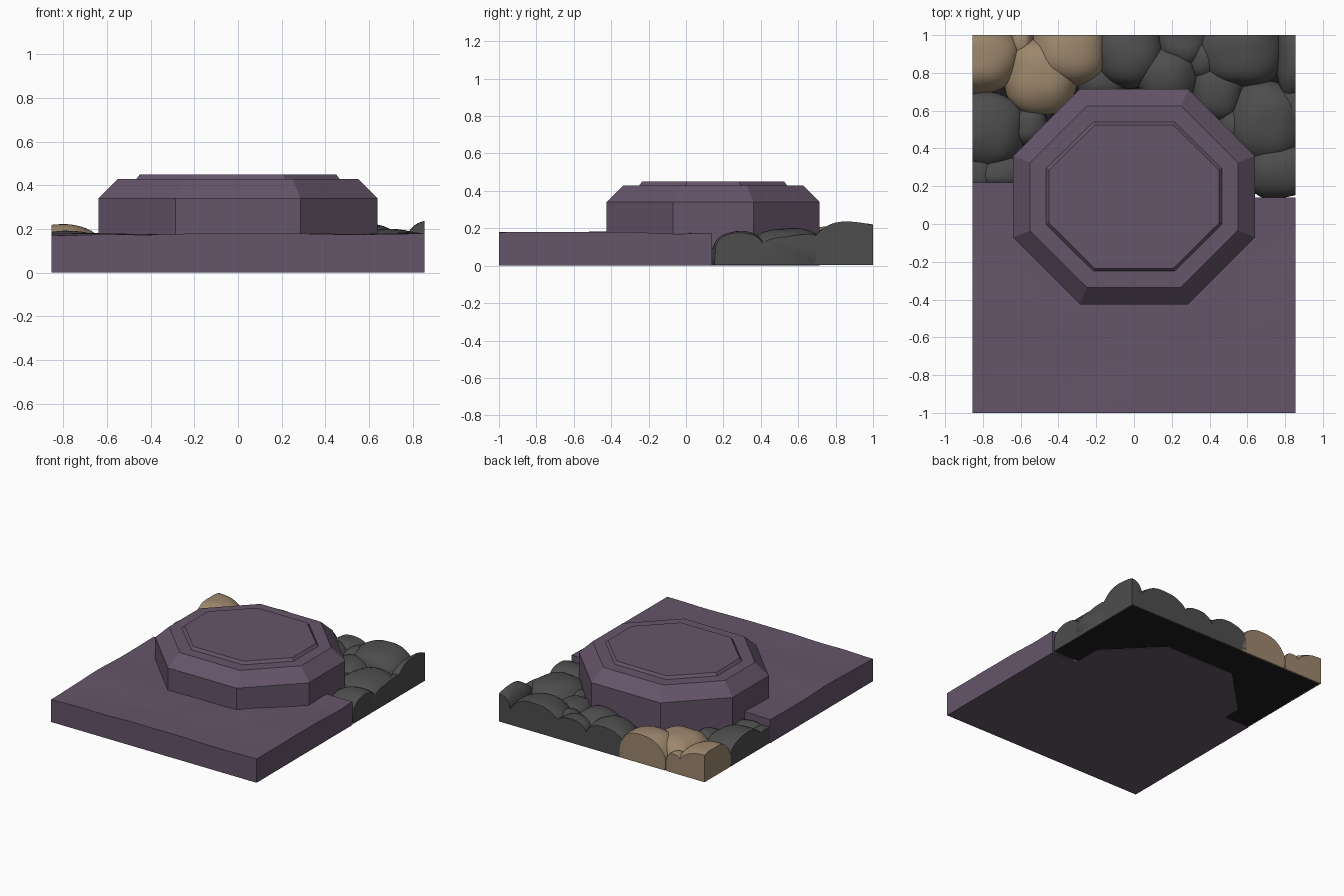
import bpy, bmesh, math, random
from mathutils import Vector, noise

if "Cube" in bpy.data.objects:
    bpy.data.objects.remove(bpy.data.objects["Cube"])

random.seed(4)
HX, CY = 0.855, 0.145   # half width of the tile, centre of the octagon


def material(name, rgb):
    m = bpy.data.materials.new(name)
    m.diffuse_color = (*rgb, 1)
    m.use_nodes = True
    m.node_tree.nodes["Principled BSDF"].inputs["Base Color"].default_value = m.diffuse_color
    return m


PURPLE = material("dusty purple", (0.130, 0.090, 0.142))
GREY = material("dark grey rock", (0.075, 0.075, 0.075))
TAN = material("tan rock", (0.34, 0.245, 0.155))
BLACK = material("black soil", (0.012, 0.012, 0.012))


def finish(bm, name, mat):
    bmesh.ops.recalc_face_normals(bm, faces=bm.faces)
    me = bpy.data.meshes.new(name)
    bm.to_mesh(me)
    bm.free()
    me.materials.append(mat)
    ob = bpy.data.objects.new(name, me)
    bpy.context.collection.objects.link(ob)
    return ob


def smooth(bm, angle=40):
    for f in bm.faces:
        f.smooth = True
    for e in bm.edges:
        e.smooth = len(e.link_faces) == 2 and e.calc_face_angle(0) < math.radians(angle)


# Ground slab with a gently uneven top
bm = bmesh.new()
bmesh.ops.create_grid(bm, x_segments=24, y_segments=18, size=1)
for v in bm.verts:
    back = 0.22 if v.co.x < 0 else 0.14
    v.co.y = -1 + (v.co.y + 1) / 2 * (1 + back)
    v.co.x *= HX
    v.co.z = 0.176 + 0.010 * noise.noise(Vector((v.co.x * 3, v.co.y * 3, 1.7)))
rim = [e for e in bm.edges if e.is_boundary]
low = bmesh.ops.extrude_edge_only(bm, edges=rim)["geom"]
for v in low:
    if isinstance(v, bmesh.types.BMVert):
        v.co.z = 0
bmesh.ops.holes_fill(bm, edges=[e for e in bm.edges if e.is_boundary], sides=0)
bmesh.ops.recalc_face_normals(bm, faces=bm.faces)
smooth(bm)
finish(bm, "ground_slab", PURPLE)

# Octagonal platform: rings of (long x, short x, long y, short y, z)
rings = [(0.64, 0.287, 0.57, 0.215, 0.0), (0.64, 0.287, 0.57, 0.215, 0.34),
         (0.55, 0.25, 0.48, 0.18, 0.43), (0.465, 0.215, 0.395, 0.148, 0.43),
         (0.45, 0.207, 0.38, 0.14, 0.45)]
bm = bmesh.new()
loops = []
for lx, sx, ly, sy, z in rings:
    pts = [(sx, -ly), (lx, -sy), (lx, sy), (sx, ly),
           (-sx, ly), (-lx, sy), (-lx, -sy), (-sx, -ly)]
    loops.append([bm.verts.new((x, y + CY, z)) for x, y in pts])
for a, b in zip(loops, loops[1:]):
    for i in range(8):
        j = (i + 1) % 8
        bm.faces.new((a[i], a[j], b[j], b[i]))
bm.faces.new(loops[-1])
bm.faces.new(loops[0][::-1])
finish(bm, "octagon_platform", PURPLE)

# Soil under the rocks
bm = bmesh.new()
bmesh.ops.create_cube(bm, size=1)
for v in bm.verts:
    v.co = (v.co.x * 2 * (HX - 0.01), 0.575 + v.co.y * 0.83, 0.028 + v.co.z * 0.05)
finish(bm, "soil_bed", BLACK)


def rock(name, x, y, rx, ry, top, mat):
    """Lumpy boulder trimmed flush with the tile sides."""
    zc = 0.05
    bm = bmesh.new()
    bmesh.ops.create_icosphere(bm, subdivisions=4, radius=1)
    seed = Vector([random.uniform(0, 50) for _ in range(3)])
    for v in bm.verts:
        d = v.co.copy()
        p = sum(abs(c) ** 2.4 for c in d) ** (1 / 2.4)
        d *= (1 + 0.08 * noise.noise(d * 1.3 + seed)) / p
        v.co = (x + d.x * rx, y + d.y * ry, zc + d.z * (top - zc))
    for co, no in (((0, 0, 0.004), (0, 0, -1)), ((HX, 0, 0), (1, 0, 0)),
                   ((-HX, 0, 0), (-1, 0, 0)), ((0, 1, 0), (0, 1, 0))):
        cut = bmesh.ops.bisect_plane(bm, geom=bm.verts[:] + bm.edges[:] + bm.faces[:],
                                     plane_co=co, plane_no=no, clear_outer=True)
        edges = [e for e in cut["geom_cut"] if isinstance(e, bmesh.types.BMEdge)]
        if edges:
            bmesh.ops.holes_fill(bm, edges=edges, sides=0)
    bmesh.ops.recalc_face_normals(bm, faces=bm.faces)
    smooth(bm)
    finish(bm, name, mat)


# Boulders: x, y, radius x, radius y, top height
tan_rocks = [(-0.81, 0.89, 0.20, 0.20, 0.225), (-0.49, 0.78, 0.19, 0.20, 0.21),
             (-0.34, 0.93, 0.20, 0.20, 0.225), (-0.60, 0.97, 0.07, 0.10, 0.15)]
grey_rocks = [(-0.78, 0.50, 0.20, 0.20, 0.19), (-0.70, 0.27, 0.13, 0.09, 0.14),
              (-0.83, 0.28, 0.10, 0.12, 0.13), (-0.56, 0.52, 0.10, 0.10, 0.14),
              (-0.02, 0.91, 0.18, 0.19, 0.21), (0.18, 0.79, 0.17, 0.16, 0.20),
              (0.26, 0.97, 0.14, 0.14, 0.19), (0.56, 0.92, 0.23, 0.20, 0.225),
              (0.44, 0.71, 0.14, 0.16, 0.17), (0.70, 0.54, 0.20, 0.22, 0.20),
              (0.86, 0.88, 0.11, 0.23, 0.235), (0.77, 0.29, 0.18, 0.155, 0.18),
              (0.53, 0.53, 0.09, 0.10, 0.14), (0.37, 0.88, 0.10, 0.12, 0.17),
              (-0.18, 0.75, 0.12, 0.08, 0.13), (0.84, 0.62, 0.10, 0.16, 0.17)]
for i, r in enumerate(tan_rocks):
    rock(f"tan_rock_{i + 1}", *r, TAN)
for i, r in enumerate(grey_rocks):
    rock(f"grey_rock_{i + 1}", *r, GREY)
